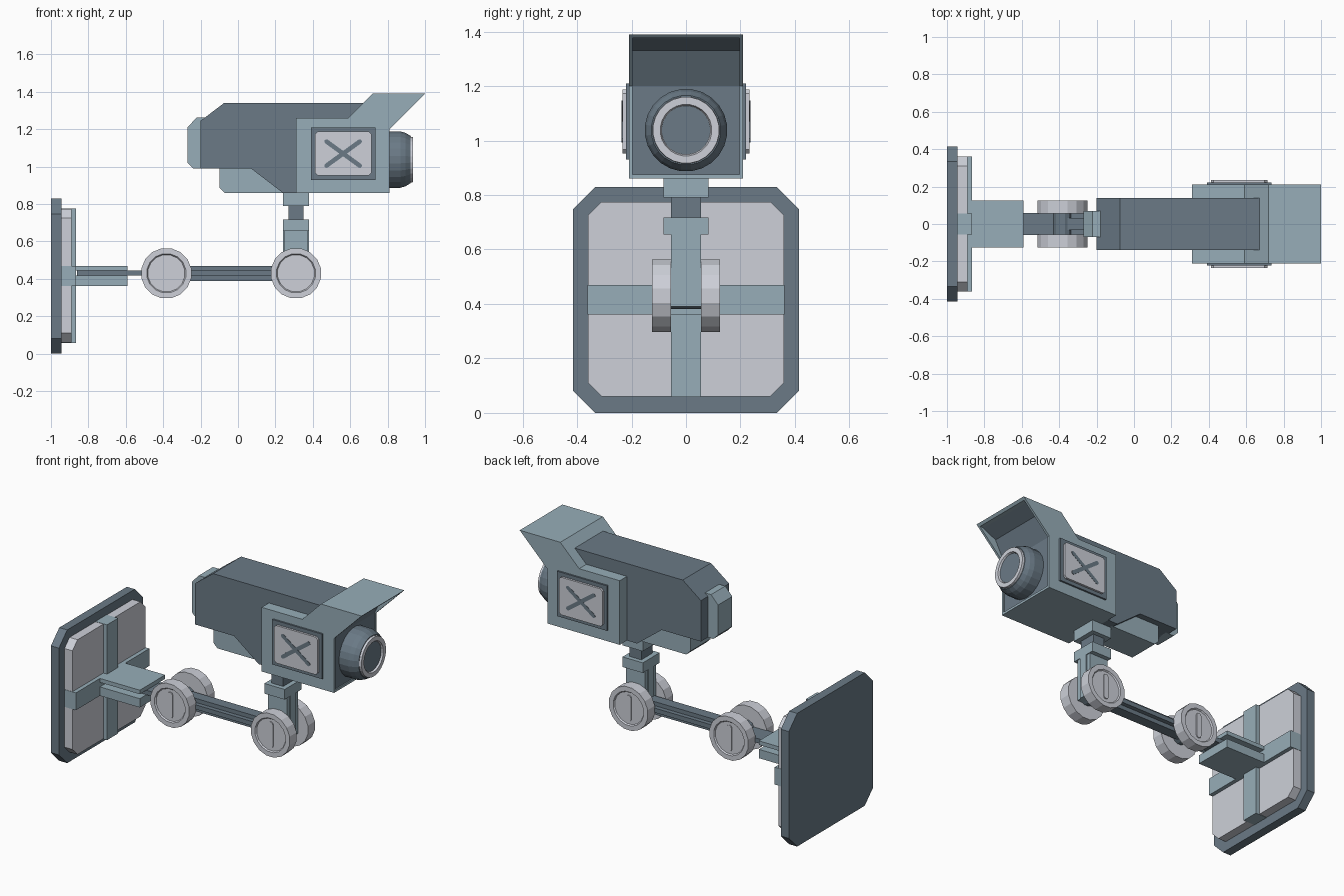
import bpy, bmesh, math
from mathutils import Vector

if "Cube" in bpy.data.objects:
    bpy.data.objects.remove(bpy.data.objects["Cube"])


def material(name, rgb):
    m = bpy.data.materials.new(name)
    m.diffuse_color = (*rgb, 1)
    m.use_nodes = True
    m.node_tree.nodes["Principled BSDF"].inputs["Base Color"].default_value = m.diffuse_color
    return m


BLUE = material("pale_blue", (0.31, 0.42, 0.48))
STEEL = material("steel_blue", (0.145, 0.195, 0.24))
LIGHT = material("light_grey", (0.61, 0.63, 0.69))


def finish(name, bm, mat):
    bmesh.ops.recalc_face_normals(bm, faces=bm.faces)
    me = bpy.data.meshes.new(name)
    bm.to_mesh(me)
    bm.free()
    ob = bpy.data.objects.new(name, me)
    me.materials.append(mat)
    bpy.context.collection.objects.link(ob)
    return ob


def prism(name, pts, axis, a, b, mat):
    """Extrude a 2D outline from a to b: axis 'y' uses (x, z), axis 'x' uses (y, z)."""
    bm = bmesh.new()
    put = (lambda p, d: (p[0], d, p[1])) if axis == 'y' else (lambda p, d: (d, p[0], p[1]))
    face = bm.faces.new([bm.verts.new(put(p, a)) for p in pts])
    ext = bmesh.ops.extrude_face_region(bm, geom=[face])
    moved = [v for v in ext['geom'] if isinstance(v, bmesh.types.BMVert)]
    step = Vector((0, b - a, 0)) if axis == 'y' else Vector((b - a, 0, 0))
    bmesh.ops.translate(bm, verts=moved, vec=step)
    return finish(name, bm, mat)


def box(name, x, y, z, mat):
    return prism(name, [(x[0], z[0]), (x[1], z[0]), (x[1], z[1]), (x[0], z[1])], 'y', y[0], y[1], mat)


def chamfered(u0, u1, v0, v1, c):
    return [(u0 + c, v0), (u1 - c, v0), (u1, v0 + c), (u1, v1 - c),
            (u1 - c, v1), (u0 + c, v1), (u0, v1 - c), (u0, v0 + c)]


def capsule(cx, cz, half, r, angle):
    """Round-ended bar outline, lying along the given angle."""
    pts = []
    for end in (0, 1):
        for i in range(5):
            t = angle - math.pi / 2 + math.pi * (end + i / 4)
            e = angle + math.pi * end
            pts.append((cx + half * math.cos(e) + r * math.cos(t),
                        cz + half * math.sin(e) + r * math.sin(t)))
    return pts


def lathe(name, profile, n, centre, axis, mat, sign=1):
    """Revolve (distance, radius) pairs about the x or y axis; both ends are capped."""
    bm = bmesh.new()
    rings = []
    for d, r in profile:
        ring = []
        for i in range(n):
            t = 2 * math.pi * (i + 0.5) / n
            u, w = r * math.cos(t), r * math.sin(t)
            off = (sign * d, u, w) if axis == 'x' else (u, sign * d, w)
            ring.append(bm.verts.new(Vector(centre) + Vector(off)))
        rings.append(ring)
    for p, q in zip(rings, rings[1:]):
        for i in range(n):
            j = (i + 1) % n
            bm.faces.new((p[i], p[j], q[j], q[i]))
    bm.faces.new(rings[0])
    bm.faces.new(rings[-1])
    return finish(name, bm, mat)


# Wall mount: two clipped plates and a cross
prism("wall_plate", chamfered(-0.415, 0.415, 0, 0.83, 0.082), 'x', -1, -0.945, STEEL)
prism("wall_pad", chamfered(-0.36, 0.36, 0.06, 0.775, 0.05), 'x', -0.945, -0.89, LIGHT)
box("cross_upright", (-0.945, -0.865), (-0.055, 0.055), (0.058, 0.777), BLUE)
box("cross_bar", (-0.945, -0.865), (-0.362, 0.362), (0.362, 0.47), BLUE)

# Bracket shelves clamping the arm
box("bracket_top", (-0.87, -0.59), (-0.125, 0.125), (0.445, 0.47), BLUE)
box("bracket_bottom", (-0.87, -0.59), (-0.125, 0.125), (0.362, 0.417), BLUE)

# Arm with a cross-shaped section
box("arm_slab", (-0.86, 0.3), (-0.06, 0.06), (0.417, 0.445), STEEL)
box("arm_rib", (-0.383, 0.3), (-0.033, 0.033), (0.39, 0.47), STEEL)

# Joint wheels, each with a recessed face and a slot bar
for x, label in ((-0.383, "rear"), (0.31, "front")):
    for s, side in ((-1, "near"), (1, "far")):
        lathe(f"{label}_wheel_{side}",
              [(0.055, 0.136), (0.125, 0.136), (0.125, 0.106), (0.117, 0.1)],
              16, (x, 0, 0.43), 'y', LIGHT, s)
        prism(f"{label}_wheel_slot_{side}", capsule(x, 0.43, 0.065, 0.017, math.pi / 2),
              'y', s * 0.11, s * 0.123, LIGHT)
    lathe(f"{label}_axle", [(-0.06, 0.05), (0.06, 0.05)], 12, (x, 0, 0.43), 'y', STEEL)

# Post from arm to camera
box("post_core", (0.24, 0.38), (-0.027, 0.027), (0.39, 0.66), BLUE)
box("post_slab", (0.245, 0.375), (-0.055, 0.055), (0.39, 0.66), BLUE)
box("post_collar", (0.24, 0.38), (-0.083, 0.083), (0.655, 0.718), BLUE)
box("post_neck", (0.27, 0.35), (-0.055, 0.055), (0.71, 0.795), STEEL)
box("camera_foot", (0.24, 0.38), (-0.083, 0.083), (0.79, 0.865), BLUE)

# Camera body with back cap and belly block
prism("camera_body", [(-0.2, 0.99), (0.07, 0.99), (0.24, 0.86), (0.6, 0.862), (0.6, 1.26),
                      (0.675, 1.34), (-0.075, 1.34), (-0.2, 1.245)], 'y', -0.139, 0.139, STEEL)
prism("back_cap", [(-0.238, 0.99), (-0.18, 0.99), (-0.18, 1.262), (-0.222, 1.262),
                   (-0.27, 1.21), (-0.27, 1.022)], 'y', -0.07, 0.07, BLUE)
prism("belly_block", [(-0.1, 1.0), (-0.1, 0.888), (-0.072, 0.86), (0.25, 0.86), (0.25, 1.0)],
      'y', -0.1, 0.1, BLUE)

# Front housing whose visor is hollowed from the front
housing = prism("front_housing", [(0.31, 0.86), (0.81, 0.86), (0.81, 1.2), (1.0, 1.39),
                                  (0.72, 1.39), (0.59, 1.26), (0.31, 1.26)], 'y', -0.21, 0.21, BLUE)
cutter = prism("visor_cutter", [(0.795, 0.875), (1.1, 0.875), (1.1, 1.376), (0.86, 1.376),
                                (0.795, 1.33)], 'y', -0.196, 0.196, STEEL)
cutter.hide_render = True
cutter.hide_set(True)
cut = housing.modifiers.new("visor_hollow", 'BOOLEAN')
cut.operation = 'DIFFERENCE'
cut.solver = 'EXACT'
cut.object = cutter
box("front_panel", (0.78, 0.803), (-0.197, 0.197), (0.874, 1.21), STEEL)
prism("visor_lining", [(0.79, 1.2), (0.803, 1.2), (0.87, 1.33), (0.96, 1.374), (0.86, 1.38),
                       (0.79, 1.335)], 'y', -0.197, 0.197, STEEL)

# Lens barrel, rim and glass
LENS = (0, 0, 1.038)
lathe("lens_barrel", [(0.79, 0.152), (0.868, 0.152), (0.895, 0.144), (0.922, 0.128)],
      24, LENS, 'x', STEEL)
lathe("lens_rim", [(0.915, 0.124), (0.936, 0.122), (0.936, 0.095), (0.924, 0.09)],
      24, LENS, 'x', LIGHT)
lathe("lens_glass", [(0.92, 0.089), (0.926, 0.089)], 24, LENS, 'x', STEEL)

# Side panels with a crossed pair of bars
for s, side in ((-1, "near"), (1, "far")):
    box(f"panel_frame_{side}", (0.39, 0.735), sorted((s * 0.2, s * 0.221)), (0.93, 1.21), STEEL)
    prism(f"panel_plate_{side}", chamfered(0.412, 0.713, 0.953, 1.187, 0.014),
          'y', s * 0.21, s * 0.234, LIGHT)
    for k, tilt in enumerate((1, -1)):
        prism(f"panel_bar_{side}_{k}", capsule(0.562, 1.07, 0.11, 0.012, tilt * math.radians(36)),
              'y', s * 0.225, s * (0.2355 + 0.0005 * k), STEEL)
